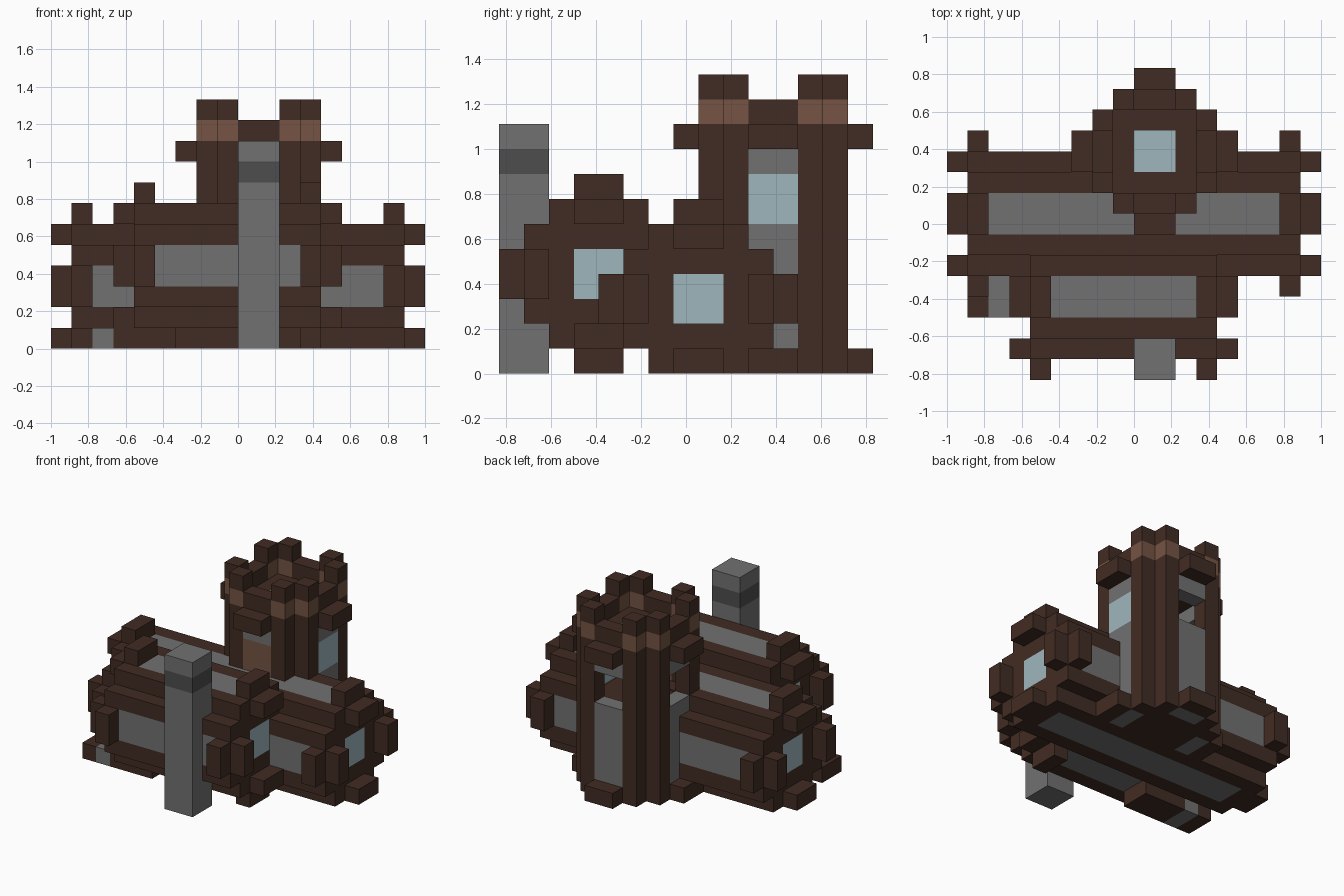
import bpy, bmesh

cube = bpy.data.objects.get("Cube")
if cube:
    bpy.data.objects.remove(cube, do_unlink=True)

U = 1 / 9          # size of one block
MID_Y = 7.5        # block row that sits on y = 0


def material(name, r, g, b):
    m = bpy.data.materials.new(name)
    m.use_nodes = True
    m.diffuse_color = (r, g, b, 1)
    bsdf = next(n for n in m.node_tree.nodes if n.type == 'BSDF_PRINCIPLED')
    bsdf.inputs["Base Color"].default_value = (r, g, b, 1)
    return m


TIMBER = material("dark timber", 0.053, 0.025, 0.017)
STONE = material("grey stone", 0.165, 0.165, 0.165)
SOOT = material("dark grey stone", 0.075, 0.075, 0.075)
GLASS = material("pale blue glass", 0.34, 0.47, 0.515)
RED = material("reddish wood", 0.178, 0.087, 0.056)


def blocks(name, mat, boxes):
    """One object from boxes given as x, y and z ranges in blocks."""
    bm = bmesh.new()
    for box in boxes:
        lo = [min(r) for r in box]
        hi = [max(r) for r in box]
        for v in bmesh.ops.create_cube(bm, size=1)['verts']:
            p = [hi[i] if v.co[i] > 0 else lo[i] for i in range(3)]
            v.co = (p[0] * U, (p[1] - MID_Y) * U, p[2] * U)
    mesh = bpy.data.meshes.new(name)
    bm.to_mesh(mesh)
    bm.free()
    mesh.materials.append(mat)
    bpy.context.collection.objects.link(bpy.data.objects.new(name, mesh))


def hall(name, x0, x1, yc, z0):
    """Timber framed hall along x with a stepped roof and log ends."""
    logs, posts, ends, walls, panes = [], [], [], [], []
    full, inner, core = (x0, x1), (x0 + 1, x1 - 1), (yc - 1, yc + 1)

    def z(a, b):
        return (z0 + a, z0 + b)

    for s in (-1, 1):
        near, outer = (yc + s, yc + 2 * s), (yc + 2 * s, yc + 3 * s)
        logs += [(full, near, z(0, 1)), (full, near, z(5, 6)),
                 (full, outer, z(1, 2)), (full, outer, z(4, 5))]
        walls.append((inner, outer, z(2, 4)))
    walls += [(inner, core, z(0, 1)), (inner, core, z(5, 6))]

    for x, d in ((x0, -1), (x1, 1)):
        gable, out = (x - d, x), (x, x + d)
        for s in (-1, 1):
            near, outer = (yc + s, yc + 2 * s), (yc + 2 * s, yc + 3 * s)
            posts += [(gable, near, z(1, 5)), (gable, outer, z(2, 4))]
            ends += [(gable, (yc + 3 * s, yc + 4 * s), z(2, 4)),
                     (out, outer, z(2, 4))]
        posts += [(gable, core, z(1, 2)), (gable, core, z(4, 5))]
        ends += [((x - d, x + d), core, z(0, 1)),
                 ((x - d, x + d), core, z(5, 6)),
                 (gable, core, z(6, 7))]
        if z0 > 0:
            ends.append((gable, core, z(-1, 0)))
        panes.append((gable, core, z(2, 4)))

    blocks(name + "_beams", TIMBER, logs)
    blocks(name + "_gable_frames", TIMBER, posts)
    blocks(name + "_log_ends", TIMBER, ends)
    blocks(name + "_stone_panels", STONE, walls)
    blocks(name + "_windows", GLASS, panes)


hall("main_hall", -8, 8, 8, 0)
hall("front_hall", -5, 4, 4, 1)

# Chimney with a dark band
blocks("chimney", STONE, [((0, 2), (0, 2), (0, 8)), ((0, 2), (0, 2), (9, 10))])
blocks("chimney_band", SOOT, [((0, 2), (0, 2), (8, 9))])

# Entrance step beside the front hall
blocks("step_timber", TIMBER, [((-8, -7), (3, 5), (0, 1)), ((-6, -3), (3, 5), (0, 1))])
blocks("step_stone", STONE, [((-7, -6), (3, 5), (0, 1))])

# Round tower
CX, CY = 1, 11


def at(xr, yr, zr):
    return ((CX + xr[0], CX + xr[1]), (CY + yr[0], CY + yr[1]), zr)


def side(d, a, b, zr):
    """Two block wide box facing direction d, from radius a to b."""
    if d[0]:
        return at((a * d[0], b * d[0]), (-1, 1), zr)
    return at((-1, 1), (a * d[1], b * d[1]), zr)


posts, bands, merlons = [], [], []
for sx in (-1, 1):
    for sy in (-1, 1):
        for a, b in ((1, 2), (2, 1)):
            xr, yr = (a * sx, (a + 1) * sx), (b * sy, (b + 1) * sy)
            posts.append(at(xr, yr, (1 if sy < 0 else 0, 10)))
            bands.append(at(xr, yr, (10, 11)))
            merlons.append(at(xr, yr, (11, 12)))
blocks("tower_posts", TIMBER, posts)
blocks("tower_band", RED, bands)
blocks("tower_merlons", TIMBER, merlons)

FRONT, BACK, RIGHT, LEFT = (0, -1), (0, 1), (-1, 0), (1, 0)
ALL = (FRONT, BACK, RIGHT, LEFT)
OPEN = (BACK, RIGHT, LEFT)
blocks("tower_parapet", TIMBER, [side(d, 2, 3, (9, 11)) for d in ALL])
blocks("tower_corbels", TIMBER, [side(d, 3, 4, (9, 10)) for d in ALL])
blocks("tower_footings", TIMBER, [side(d, 3, 4, (0, 1)) for d in OPEN])
blocks("tower_lintels", STONE, [side(d, 2, 3, (8, 9)) for d in ALL])
blocks("tower_walls", STONE, [side(d, 2, 3, (0, 6)) for d in OPEN])
blocks("tower_door", RED, [side(FRONT, 2, 3, (6, 8))])
blocks("tower_window", GLASS, [side(LEFT, 2, 3, (6, 8))])
blocks("tower_floors", TIMBER, [at((-2, 2), (-1, 2), (0, 1)), at((-2, 2), (-2, 2), (5, 5.9))])

# Tower roof deck with a skylight
deck = [at((-2, 2), (s, 2 * s), (9, 10)) for s in (-1, 1)]
deck += [at((s, 2 * s), (-1, 1), (9, 10)) for s in (-1, 1)]
blocks("tower_deck", TIMBER, deck)
blocks("tower_skylight", GLASS, [at((-1, 1), (-1, 1), (9, 10))])
